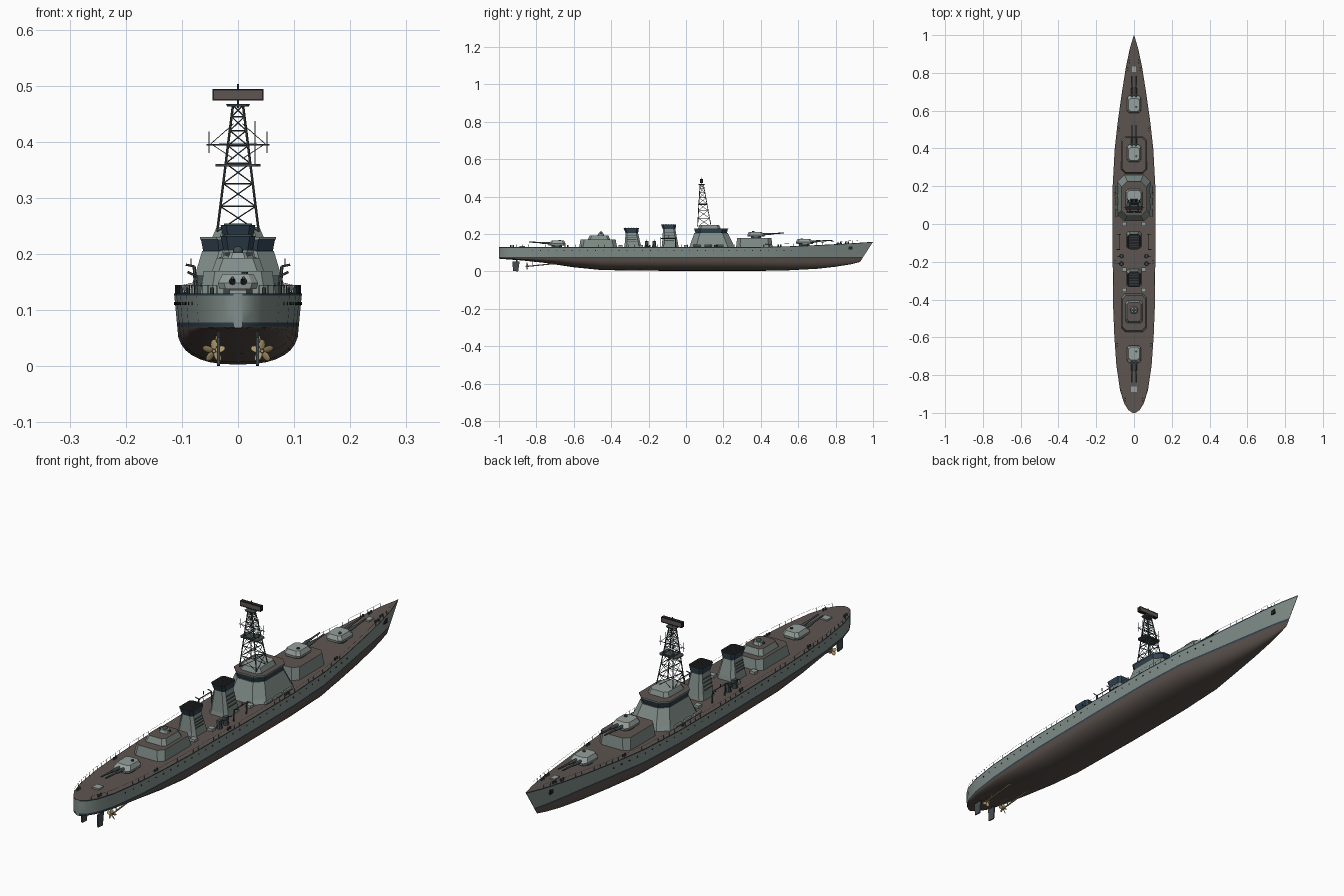
import bpy, bmesh
from math import sin, cos, pi, radians
from mathutils import Vector, Matrix

if "Cube" in bpy.data.objects:
    bpy.data.objects.remove(bpy.data.objects["Cube"])


def material(name, *rgb):
    m = bpy.data.materials.new(name)
    m.use_nodes = True
    m.diffuse_color = (*rgb, 1)
    m.node_tree.nodes["Principled BSDF"].inputs["Base Color"].default_value = (*rgb, 1)
    return m


GREY = material("hull grey", .22, .27, .25)
PALE = material("pale turret grey", .3, .35, .33)
DECK = material("deck brown", .11, .09, .08)
BOTTOM = material("underwater brown", .1, .08, .07)
NAVY = material("dark navy", .03, .055, .08)
METAL = material("gun metal", .06, .075, .08)
BLACK = material("soot black", .015, .015, .016)
BRASS = material("brass", .4, .3, .14)


def finish(name, bm, mats, smooth=None):
    bmesh.ops.recalc_face_normals(bm, faces=bm.faces)
    me = bpy.data.meshes.new(name)
    bm.to_mesh(me)
    bm.free()
    for m in mats:
        me.materials.append(m)
    ob = bpy.data.objects.new(name, me)
    bpy.context.collection.objects.link(ob)
    if smooth:
        bpy.ops.object.select_all(action='DESELECT')
        ob.select_set(True)
        bpy.context.view_layer.objects.active = ob
        bpy.ops.object.shade_smooth_by_angle(angle=radians(smooth))
    return ob


def octagon(x, y, hx, hy, cut, z):
    pts = [(hx, hy - cut), (hx - cut, hy), (cut - hx, hy), (-hx, hy - cut),
           (-hx, cut - hy), (cut - hx, -hy), (hx - cut, -hy), (hx, cut - hy)]
    return [(x + a, y + b, z) for a, b in pts]


def house(name, x, levels, side=GREY, top=None, roof_all=False):
    """Stack of chamfered outlines; each level is (y, half x, half y, chamfer, z)."""
    bm = bmesh.new()
    rings = [[bm.verts.new(p) for p in octagon(x, y, hx, hy, c, z)] for y, hx, hy, c, z in levels]
    for a, b in zip(rings, rings[1:]):
        for i in range(8):
            bm.faces.new((a[i], a[(i + 1) % 8], b[(i + 1) % 8], b[i]))
    bm.faces.new(rings[0])
    bm.faces.new(rings[-1]).material_index = 1
    return finish(name, bm, [side, top or side])


def rod(bm, a, b, r, r2=None, sides=6):
    a, b = Vector(a), Vector(b)
    d = b - a
    mat = Matrix.Translation((a + b) / 2) @ d.to_track_quat('Z', 'Y').to_matrix().to_4x4()
    bmesh.ops.create_cone(bm, cap_ends=True, segments=sides, radius1=r,
                          radius2=r if r2 is None else r2, depth=d.length, matrix=mat)


def box(bm, centre, size):
    bmesh.ops.create_cube(bm, size=1, matrix=Matrix.Translation(centre) @ Matrix.Diagonal((*size, 1)))


# Hull stations: y, half beam, keel height, stem rake
STATIONS = [(-1, .008, .068, 0), (-.985, .03, .067, 0), (-.95, .052, .064, 0), (-.88, .074, .059, 0),
            (-.75, .093, .045, 0), (-.6, .104, .022, 0), (-.45, .11, .007, 0), (-.1, .114, .003, 0),
            (.2, .113, .003, 0), (.4, .102, .003, 0), (.55, .085, .006, 0), (.7, .062, .014, .01),
            (.8, .043, .025, .03), (.88, .022, .038, .05), (.93, .0008, .05, .07)]


def deck_z(y):
    return .13 + .028 * max(0, (y - .35) / .65) ** 1.6


def beam(y):
    for (a, p, _, r), (b, q, _, s) in zip(STATIONS, STATIONS[1:]):
        if a + r <= y <= b + s:
            return p + (q - p) * (y - a - r) / (b + s - a - r)
    return 0


# Hull shell, coloured by height, with the deck on top
bm = bmesh.new()
BILGE = 8
loops = []
for y, b, keel, rake in STATIONS:
    top = deck_z(y + rake)
    wl = .95 - .4 * max(0, (y - .4) / .53)
    half = []
    for i in range(BILGE + 1):
        t = i / BILGE * pi / 2
        half.append((b * wl * sin(t) ** .8, .071 - (.071 - keel) * max(0, cos(t)) ** .8))
    for z in (.078, .1, top - .004, top):
        half.append((b * (wl + (1 - wl) * (z - .071) / (top - .071)), z))
    half = [(x, y + rake * (z - keel) / (top - keel), z) for x, z in half]
    ring = [(-x, yy, z) for x, yy, z in half[:0:-1]] + half
    loops.append([bm.verts.new(p) for p in ring])
n = len(loops[0])
for a, b in zip(loops, loops[1:]):
    for i in range(n):
        f = bm.faces.new((a[i], a[(i + 1) % n], b[(i + 1) % n], b[i]))
        k = min(i, n - 2 - i)
        f.material_index = 3 if i == n - 1 else 2 if k in (0, 3) else 0 if k < 3 else 1
bm.faces.new(loops[0])
bm.faces.new(loops[-1])
finish("hull", bm, [GREY, BOTTOM, NAVY, DECK], 35)

# Portholes, anchors and deck-edge fittings
holes, rails, bollards = bmesh.new(), bmesh.new(), bmesh.new()
for s in (-1, 1):
    for i in range(34):
        y = -.82 + i * .042
        x = s * beam(y) * .99
        rod(holes, (x - s * .003, y, .112), (x + s * .001, y, .112), .0025, sides=8)
    box(holes, (s * .027, .88, .125), (.006, .02, .018))
    last = None
    for i in range(61):
        y = -.97 + i * .0315
        p = Vector((s * max(beam(y) - .002, .001), y, deck_z(y)))
        q = p + Vector((0, 0, .014))
        rod(rails, p, q, .0006, sides=4)
        if last:
            rod(rails, last, q, .0004, sides=4)
        last = q
    for y in (-.93, -.64, -.2, .16, .5, .82, .86):
        x = s * (beam(y) - .012)
        for d in (-.007, .007):
            rod(bollards, (x, y + d, deck_z(y) - .002), (x, y + d, deck_z(y) + .01), .0035, sides=8)
finish("portholes_and_anchors", holes, [BLACK])
finish("railings", rails, [METAL])
finish("bollards", bollards, [METAL])

# Deckhouses
house("forward_gun_deck", 0, [(.365, .068, .098, .02, .125), (.365, .063, .092, .02, .178)], GREY, DECK)
house("bridge_base", 0, [(.138, .09, .122, .035, .125), (.138, .082, .115, .035, .145),
                         (.134, .064, .09, .03, .205)], GREY, DECK)
house("bridge_windows", 0, [(.134, .062, .084, .028, .205), (.134, .066, .09, .03, .226)], NAVY)
house("bridge_deck", 0, [(.134, .068, .092, .03, .226), (.134, .068, .092, .03, .23)], GREY, DECK)
house("upper_bridge", 0, [(.125, .046, .06, .014, .23), (.125, .038, .052, .012, .248)], GREY, PALE)
house("aft_house", 0, [(-.47, .068, .102, .02, .125), (-.47, .061, .094, .02, .17)], GREY, DECK)
house("aft_upper_house", 0, [(-.465, .046, .06, .012, .17), (-.465, .038, .05, .012, .193)], GREY, DECK)
house("aft_director", 0, [(-.455, .018, .018, .006, .193), (-.455, .014, .014, .005, .203)], PALE)
bm = bmesh.new()
bmesh.ops.create_uvsphere(bm, u_segments=12, v_segments=8, radius=.009,
                          matrix=Matrix.Translation((0, -.455, .205)))
rod(bm, (-.024, -.455, .2), (.024, -.455, .2), .003)
finish("aft_rangefinder", bm, [METAL], 40)


# Gun turrets
def turret(name, y, z, face):
    house(name + "_ring", 0, [(y, .026, .026, .012, z - .006), (y, .026, .026, .012, z + .008)], METAL)
    house(name, 0, [(y, .033, .044, .011, z + .008), (y, .036, .046, .011, z + .018),
                    (y - face * .004, .028, .034, .01, z + .034)], PALE)
    g = bmesh.new()
    for x in (-.01, .01):
        rod(g, (x, y + face * .03, z + .02), (x, y + face * .085, z + .0235), .0065, .005, 10)
        rod(g, (x, y + face * .085, z + .0235), (x, y + face * .15, z + .0275), .0036, .0028, 10)
    finish(name + "_barrels", g, [METAL], 40)
    g = bmesh.new()
    rod(g, (.012, y - face * .015, z + .03), (.012, y - face * .015, z + .038), .006, sides=10)
    finish(name + "_hatch", g, [METAL])


turret("bow_turret", .634, .139, 1)
turret("raised_turret", .374, .178, 1)
turret("stern_turret", -.69, .13, -1)


# Funnels with flared caps, hoops and grilles
def funnel(name, y, top):
    cap = top - .026
    house(name, 0, [(y + .005, .042, .047, .012, .125), (y + .005, .038, .043, .012, .145),
                    (y, .025, .033, .009, cap)], GREY)
    house(name + "_cap", 0, [(y, .026, .034, .009, cap), (y - .003, .031, .041, .01, top)], NAVY, BLACK)
    g = bmesh.new()
    for i in range(5):
        box(g, (0, y - .031 + i * .014, top), (.05, .003, .005))
    finish(name + "_grille", g, [METAL])
    g = bmesh.new()
    for s in (-1, 1):
        for i in range(4):
            t = .25 + i * .17
            z = .145 + (cap - .145) * t
            box(g, (s * (.039 - .013 * t), y, z), (.004, .05, .003))
    finish(name + "_louvres", g, [METAL])


funnel("forward_funnel", -.09, .252)
funnel("aft_funnel", -.29, .232)

# Light guns, cranes, lockers amidships
mounts, cranes, lockers = bmesh.new(), bmesh.new(), bmesh.new()
for s in (-1, 1):
    for y in (-.17, -.21):
        x = s * .066
        rod(mounts, (x, y, .128), (x, y, .15), .012, .009, 10)
        box(mounts, (x, y, .155), (.014, .02, .014))
        rod(mounts, (x, y, .157), (x + s * .024, y, .168), .0022)
    for y in (-.055, -.135):
        rod(cranes, (s * .075, y, .128), (s * .078, y, .178), .003)
        rod(cranes, (s * .078, y, .178), (s * .093, y, .181), .002)
    rod(cranes, (s * .078, -.055, .176), (s * .078, -.135, .176), .002)
    rod(cranes, (s * .084, -.095, .178), (s * .084, -.095, .192), .0012)
    for y in (-.35, -.24, .0):
        box(lockers, (s * .052, y, .134), (.022, .022, .012))
    for y in (.06, .12, .18):
        rod(lockers, (s * .092, y - .02, .139), (s * .092, y + .02, .139), .006, sides=8)
box(lockers, (0, -.875, .132), (.03, .03, .008))
box(lockers, (0, .82, .147), (.02, .03, .01))
finish("light_guns", mounts, [METAL])
finish("boat_cranes", cranes, [METAL])
finish("deck_lockers", lockers, [PALE])

# Lattice mast
bm = bmesh.new()
CORNERS = [(-1, -1), (1, -1), (1, 1), (-1, 1)]


def corner(i, t):
    sx, sy = CORNERS[i % 4]
    return Vector((sx * (.037 - .028 * t), .098 - .014 * t + sy * (.036 - .027 * t), .24 + .225 * t))


LEVELS = [0, .2, .38, .54, .68, .8, .91, 1]
for i in range(4):
    rod(bm, corner(i, 0), corner(i, 1), .0022)
    for a, b in zip(LEVELS, LEVELS[1:]):
        rod(bm, corner(i, a), corner(i + 1, b), .0011, sides=4)
        rod(bm, corner(i + 1, a), corner(i, b), .0011, sides=4)
        rod(bm, corner(i, b), corner(i + 1, b), .0013, sides=4)
for s in (-1, 1):
    rod(bm, (0, .088, .395), (s * .056, .088, .395), .002, .0012)
    rod(bm, (s * .052, .088, .38), (s * .052, .088, .418), .0009)
    for z, x in ((.432, .05), (.37, .046)):
        rod(bm, (s * .008, .088, z), (s * x, .088, .395), .0007, sides=4)
rod(bm, (.03, .088, .36), (.03, .088, .437), .0009)
rod(bm, (0, .084, .46), (0, .084, .503), .002)
finish("lattice_mast", bm, [METAL])
house("mast_platform", 0, [(.09, .04, .026, .008, .356), (.09, .04, .026, .008, .36)], METAL)
house("mast_top", 0, [(.084, .019, .016, .005, .463), (.084, .021, .018, .005, .467)], METAL)
bm = bmesh.new()
box(bm, (0, .084, .484), (.088, .014, .018))
finish("radar_screen", bm, [DECK])
bm = bmesh.new()
for z in (.475, .493):
    box(bm, (0, .084, z), (.09, .016, .0025))
for i in range(2):
    box(bm, (.044 * (2 * i - 1), .084, .484), (.0025, .016, .018))
finish("radar_frame", bm, [BLACK])

# Shafts, propellers and rudders
shafts, props, rudders = bmesh.new(), bmesh.new(), bmesh.new()
for s in (-1, 1):
    c = Vector((s * .043, -.85, .027))
    rod(shafts, c, (s * .043, -.68, .044), .003, sides=8)
    rod(shafts, c + Vector((0, .03, .003)), (s * .036, -.82, .062), .002)
    rod(props, c + Vector((0, -.009, 0)), c + Vector((0, .006, 0)), .003, .0045, 8)
    for i in range(5):
        turn = Matrix.Translation(c) @ Matrix.Rotation(i * 2 * pi / 5, 4, 'Y')
        pitch = Matrix.Rotation(s * radians(35), 4, 'Z') @ Matrix.Diagonal((.007, .0012, .0095, 1))
        bmesh.ops.create_uvsphere(props, u_segments=8, v_segments=6, radius=1,
                                  matrix=turn @ Matrix.Translation((0, 0, .0115)) @ pitch)
    rod(rudders, (s * .035, -.905, .04), (s * .035, -.905, .066), .003)
    blade = [(-.925, .002), (-.897, 0), (-.89, .052), (-.928, .052)]
    sides = [[rudders.verts.new((s * .035 + d, y, z)) for y, z in blade] for d in (-.0025, .0025)]
    for f in sides:
        rudders.faces.new(f)
    for i in range(4):
        j = (i + 1) % 4
        rudders.faces.new((sides[0][i], sides[0][j], sides[1][j], sides[1][i]))
finish("propeller_shafts", shafts, [BRASS])
finish("propellers", props, [BRASS], 40)
finish("rudders", rudders, [METAL])
